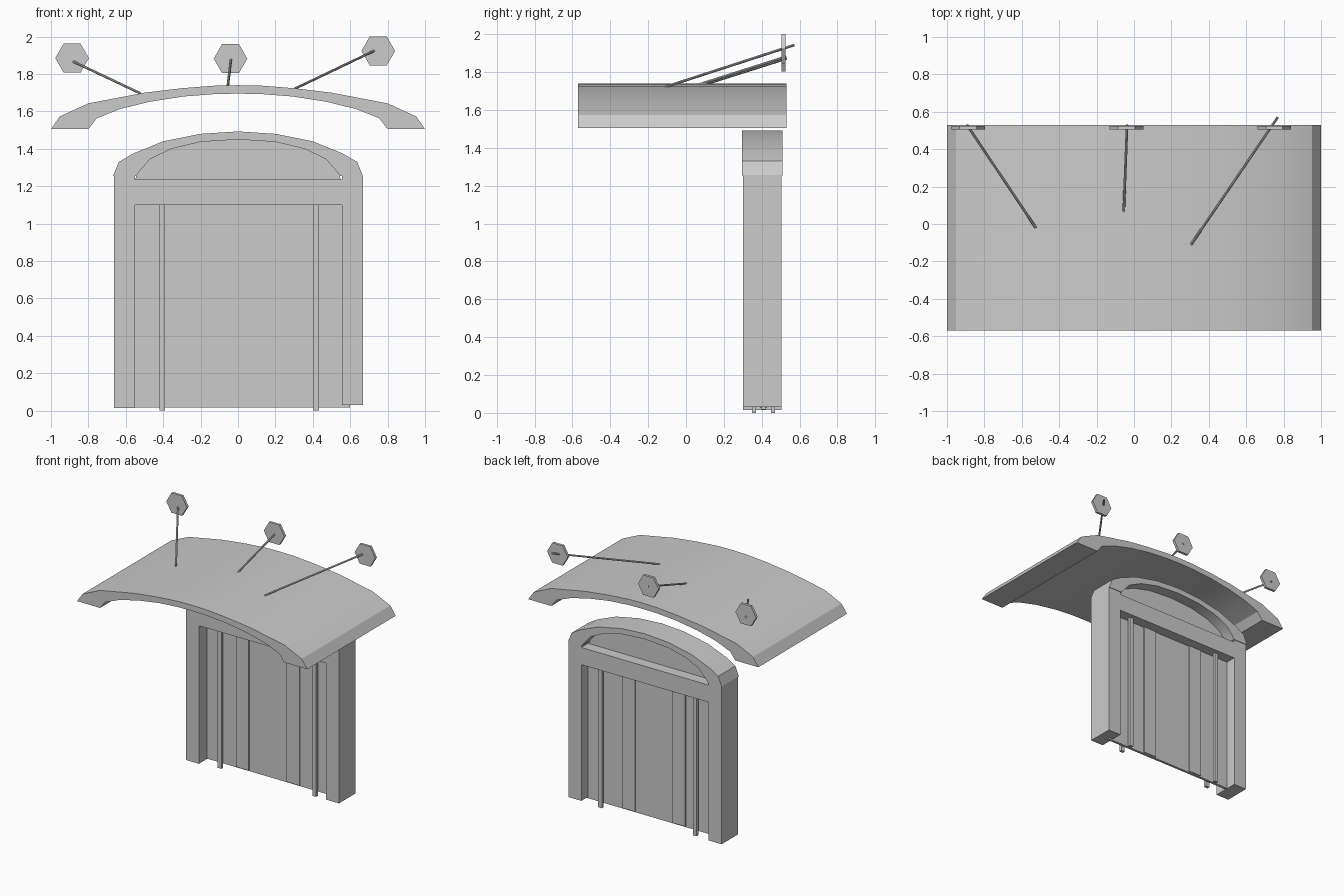
import bpy, bmesh, math
from mathutils import Vector

if "Cube" in bpy.data.objects:
    bpy.data.objects.remove(bpy.data.objects["Cube"])


def finish(bm, name, smooth=None):
    bmesh.ops.recalc_face_normals(bm, faces=bm.faces)
    me = bpy.data.meshes.new(name)
    bm.to_mesh(me)
    bm.free()
    ob = bpy.data.objects.new(name, me)
    bpy.context.collection.objects.link(ob)
    if smooth:
        bpy.ops.object.select_all(action='DESELECT')
        ob.select_set(True)
        bpy.context.view_layer.objects.active = ob
        bpy.ops.object.shade_smooth_by_angle(angle=math.radians(smooth))
    return ob


def box(name, x0, x1, y0, y1, z0, z1):
    bm = bmesh.new()
    bmesh.ops.create_cube(bm, size=1)
    for v in bm.verts:
        v.co = ((x0 + x1) / 2 + v.co.x * (x1 - x0),
                (y0 + y1) / 2 + v.co.y * (y1 - y0),
                (z0 + z1) / 2 + v.co.z * (z1 - z0))
    return finish(bm, name)


def mirrored(half):
    return half + [(-x, z) for x, z in reversed(half[:-1])]


def extrude_faces(name, coords, faces, y0, y1, smooth=None):
    bm = bmesh.new()
    vs = [bm.verts.new((x, y0, z)) for x, z in coords]
    fs = [bm.faces.new([vs[i] for i in f]) for f in faces]
    new = bmesh.ops.extrude_face_region(bm, geom=fs, use_keep_orig=True)['geom']
    bmesh.ops.translate(bm, vec=(0, y1 - y0, 0),
                        verts=[g for g in new if isinstance(g, bmesh.types.BMVert)])
    return finish(bm, name, smooth)


def arch(name, outer, inner, y0, y1, smooth=None):
    o, i = mirrored(outer), mirrored(inner)
    n = len(o)
    return extrude_faces(name, o + i, [(k, k + 1, n + k + 1, n + k) for k in range(n - 1)],
                         y0, y1, smooth)


def rod(name, a, b, r, sides=8, roll=0.0):
    a, b = Vector(a), Vector(b)
    bm = bmesh.new()
    bmesh.ops.create_cone(bm, cap_ends=True, segments=sides, radius1=r, radius2=r,
                          depth=(b - a).length)
    q = (b - a).to_track_quat('Z', 'Y')
    for v in bm.verts:
        v.co = q @ v.co + (a + b) / 2
    return finish(bm, name)


# Curved canopy roof
arch("canopy",
     [(-1, 1.505), (-.953, 1.573), (-.8, 1.643), (-.5, 1.70), (-.3, 1.724), (-.12, 1.738), (0, 1.74)],
     [(-.8, 1.505), (-.755, 1.563), (-.63, 1.613), (-.47, 1.652), (-.29, 1.68), (-.12, 1.693), (0, 1.695)],
     -.57, .53, 25)

# Door frame: arched head, jambs and transom
inner = [(-.545, 1.255), (-.527, 1.28), (-.47, 1.345), (-.355, 1.40), (-.2, 1.437), (0, 1.45)]
arch("frame_arch",
     [(-.668, 1.255), (-.637, 1.33), (-.56, 1.375), (-.4, 1.44), (-.2, 1.48), (0, 1.493)],
     inner, .297, .51, 30)
box("jamb_left", -.663, -.55, .30, .505, .015, 1.258)
box("jamb_right", .556, .668, .30, .505, .03, 1.258)
box("transom", -.555, .56, .30, .505, 1.10, 1.235)

# Fanlight pane behind the arch
pane = mirrored(inner)
pane = [(-.55, 1.22)] + pane + [(.55, 1.22)]
extrude_faces("fanlight_pane", pane, [list(range(len(pane)))], .40, .42)

# Door panel, raised stiles and pull bars on both sides
box("door_panel", -.60, .60, .40, .42, .018, 1.11)
for k, (x0, x1) in enumerate([(-.293, -.182), (.145, .258)]):
    box(f"door_stile_{k}", x0, x1, .392, .428, .025, 1.10)
for k, x in enumerate([-.405, .418]):
    for side, y in [("front", .36), ("back", .46)]:
        box(f"pull_bar_{side}_{k}", x - .016, x + .016, y - .011, y + .011, 0, 1.10)

# Canopy stay rods with hexagonal wall plates
stays = [((-.525, -.02, 1.698), (-.893, .53, 1.872), (-.887, 1.885)),
         ((-.055, .06, 1.732), (-.037, .53, 1.882), (-.04, 1.882)),
         ((.305, -.11, 1.722), (.768, .57, 1.943), (.75, 1.923))]
for k, (a, b, (x, z)) in enumerate(stays):
    rod(f"stay_rod_{k}", a, b, .007)
    hexagon = [(x + .09 * math.cos(t * math.pi / 3), z + .09 * math.sin(t * math.pi / 3))
               for t in range(6)]
    extrude_faces(f"wall_plate_{k}", hexagon, [list(range(6))], .505, .525)
